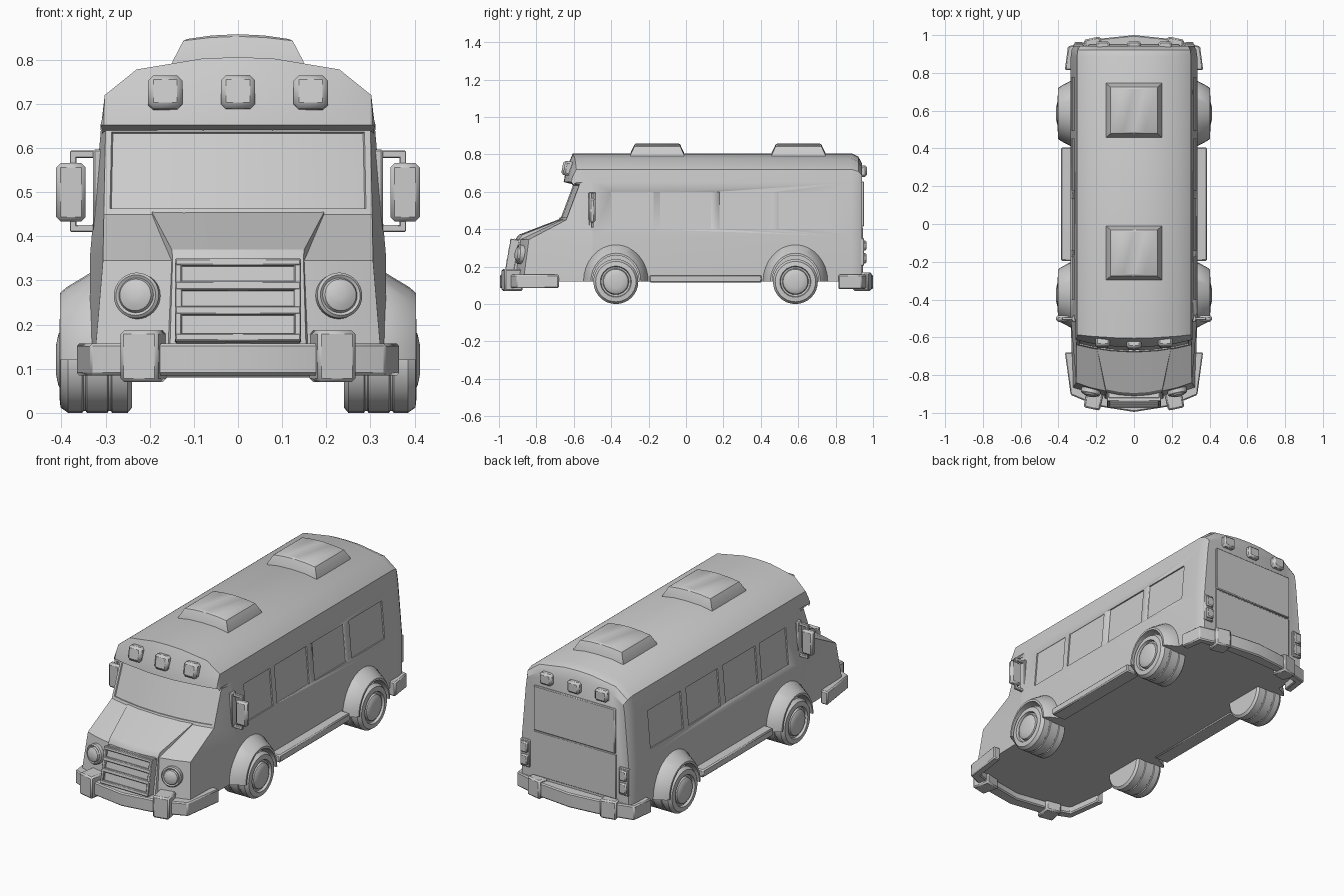
import bpy, bmesh
from math import sin, cos, pi, radians, atan2
from mathutils import Matrix, Vector

if "Cube" in bpy.data.objects:
    bpy.data.objects.remove(bpy.data.objects["Cube"])


def finish(name, bm, mirror=False, bevel=0, smooth=30):
    bmesh.ops.recalc_face_normals(bm, faces=bm.faces)
    me = bpy.data.meshes.new(name)
    bm.to_mesh(me)
    bm.free()
    me.shade_smooth()
    me.set_sharp_from_angle(angle=radians(smooth))
    ob = bpy.data.objects.new(name, me)
    bpy.context.collection.objects.link(ob)
    if bevel:
        b = ob.modifiers.new("bevel", 'BEVEL')
        b.width, b.segments, b.limit_method = bevel, 1, 'ANGLE'
    if mirror:
        ob.modifiers.new("mirror", 'MIRROR').use_mirror_merge = False
    return ob


def grid(rows, ring=True, caps=True, loop=False):
    """Skin rows of points; ring closes each row, loop joins last row to first."""
    bm = bmesh.new()
    vs = [[bm.verts.new(p) for p in r] for r in rows]
    n = len(rows[0])
    for a, b in zip(vs, vs[1:] + ([vs[0]] if loop else [])):
        for i in range(n if ring else n - 1):
            j = (i + 1) % n
            bm.faces.new((a[i], a[j], b[j], b[i]))
    if caps:
        bm.faces.new(vs[0])
        bm.faces.new(vs[-1])
    return bm, vs


def box(name, x, y, z, mirror=False, bevel=0.006, tilt=None):
    c = Vector((sum(x) / 2, sum(y) / 2, sum(z) / 2))
    m = Matrix.Translation(c) @ (tilt or Matrix())
    bm = bmesh.new()
    bmesh.ops.create_cube(bm, size=1, matrix=m @ Matrix.Diagonal((x[1] - x[0], y[1] - y[0], z[1] - z[0], 1)))
    return finish(name, bm, mirror, bevel)


def lathe(name, prof, mat, n=32, mirror=True):
    rows = [[mat @ Vector((r * cos(2 * pi * i / n), r * sin(2 * pi * i / n), a)) for i in range(n)] for r, a in prof]
    return finish(name, grid(rows)[0], mirror)


def both(half):
    """Complete a half outline that ends on x = 0."""
    return half + [(-p[0],) + tuple(p[1:]) for p in half[-2::-1]]


# main body: bus cross-section lofted back, rounded at the tail
section = both([(.335, .12), (.335, .36), (.31, .65), (.302, .72), (.23, .778), (.08, .803), (0, .806)])
rows = []
for y, sx, dz in [(-.5, 1, 0), (.885, 1, 0), (.922, .985, .018), (.942, .95, .055)]:
    rows.append([(x * sx, y, z - dz * max(0, (z - .6) / .2)) for x, z in section])
body = finish("body", grid(rows)[0], smooth=35)

# recessed side windows
slope = atan2(.025, .29)
cut = bmesh.new()
for y0, y1 in [(-.4, -.175), (-.14, .135), (.18, .45), (.495, .775)]:
    for s in (1, -1):
        m = Matrix.Translation((s * .323, (y0 + y1) / 2, .5)) @ Matrix.Rotation(-s * slope, 4, 'Y')
        bmesh.ops.create_cube(cut, size=1, matrix=m @ Matrix.Diagonal((.014, y1 - y0, .2, 1)))
cutter = finish("window_cutter", cut)
cutter.hide_render = True
cutter.display_type = 'WIRE'
mod = body.modifiers.new("windows", 'BOOLEAN')
mod.object, mod.operation = cutter, 'DIFFERENCE'

# cab nose: bowed rows (half width, centre y, edge y, z)
ts = [-1, -.75, -.4, 0, .4, .75, 1]
bow = lambda w, c, e, z: [(w * t, c + (e - c) * t * t, z) for t in ts]
bm, v = grid([bow(.335, -.5, -.5, .12), bow(.325, -.93, -.87, .12), bow(.306, -.90, -.84, .345),
              bow(.304, -.68, -.64, .45), bow(.30, -.605, -.565, .65), bow(.31, -.5, -.5, .65),
              bow(.335, -.5, -.5, .36)], ring=False, caps=False, loop=True)
for k in (0, -1):
    bb, bf, sh, cowl, top, bt, mid = [r[k] for r in v]
    for f in ((bb, bf, sh, mid), (sh, cowl, mid), (cowl, top, bt, mid)):
        bm.faces.new(f)
glass = [f for f in bm.faces if all(p in v[3] or p in v[4] for p in f.verts)]
bmesh.ops.recalc_face_normals(bm, faces=bm.faces)
bmesh.ops.inset_region(bm, faces=glass, thickness=.014, depth=0, use_even_offset=True)
bmesh.ops.inset_region(bm, faces=glass, thickness=.002, depth=-.006, use_even_offset=True)
finish("cab_nose", bm)

# raised bonnet in the middle of the nose
rows = []
for w, c, e, z, dz in [(.155, -.95, -.93, .12, 0), (.148, -.91, -.89, .35, .02), (.15, -.895, -.875, .37, .03),
                       (.195, -.675, -.66, .455, .03)]:
    mid = [(w * t, c + (e - c) * t * t, z) for t in (-1, -.5, 0, .5, 1)]
    rows.append([(-w - .022, e + .075, z - dz)] + mid + [(w + .022, e + .075, z - dz)])
finish("bonnet", grid(rows, ring=False, caps=False)[0])

# roof visor over the windscreen
arc = both([(.31, .65), (.302, .72), (.23, .778), (.08, .803), (0, .806)])
q = lambda x: 1 - (x / .31) ** 2
rows = [[(x, -.5, z) for x, z in arc],
        [(x, -.585 - .02 * q(x), z) for x, z in arc],
        [(x * 1.005, -.603 - .04 * q(x), min(z - .012, .66 + (z - .65) * .35)) for x, z in arc],
        [(x * 1.005, -.612 - .042 * q(x), .652) for x, z in arc],
        [(x * .99, -.57 - .035 * q(x), .64) for x, z in arc],
        [(x, -.47, .625) for x, z in arc]]
finish("roof_visor", grid(rows, ring=False, caps=False)[0])

# marker lamps, front and rear
tilt = Matrix.Rotation(radians(-10), 4, 'X')
for x in (-.165, 0, .165):
    dy = .01 * (x != 0)
    box("front_marker_lamp", (x - .039, x + .039), (-.662 + dy, -.59), (.685, .762), bevel=.012, tilt=tilt)
    box("rear_marker_lamp", (x - .036, x + .036), (.92, .967), (.68, .742), bevel=.01)

# roof hatches
for y0 in (-.3, .455):
    rows = []
    for dx, z0, zc, d in [(.152, .77, .79, 0), (.148, .797, .808, .003), (.124, .843, .853, .024), (.116, .847, .858, .032)]:
        xs = [-dx, -dx / 2, 0, dx / 2, dx]
        zs = [z0, z0 + (zc - z0) * .75, zc, z0 + (zc - z0) * .75, z0]
        rows.append([(x, y0 + d, z) for x, z in zip(xs, zs)] + [(x, y0 + .293 - d, z) for x, z in zip(xs[::-1], zs[::-1])])
    bm, v = grid(rows, caps=False)
    for i in range(4):
        bm.faces.new((v[-1][i], v[-1][i + 1], v[-1][8 - i], v[-1][9 - i]))
    finish("roof_hatch", bm)

# wheels and fenders
to_x = Matrix.Rotation(pi / 2, 4, 'Y')
tyre = [(.06, .24), (.108, .24), (.12, .25), (.12, .285), (.116, .288), (.116, .293), (.12, .296), (.12, .342),
        (.116, .345), (.116, .35), (.12, .353), (.12, .385), (.108, .402), (.083, .405), (.079, .392),
        (.07, .39), (.066, .402), (.058, .407), (.035, .412)]
arch = [(.29, .197), (.335, .197), (.388, .165), (.403, .152), (.403, .141), (.29, .141)]
for end, y in (("front", -.375), ("rear", .585)):
    lathe(end + "_wheel", tyre, Matrix.Translation((0, y, .12)) @ to_x)
    rows = [[(x, y + .88 * r * cos(pi * i / 16), .12 + r * sin(pi * i / 16)) for x, r in arch] for i in range(17)]
    finish(end + "_fender", grid(rows)[0], mirror=True)

# running boards
box("running_board", (.30, .386), (-.195, .405), (.115, .156), True)


# bumpers: wrapped bars from outer and inner outlines
def bumper(name, outer, inner, z0, z1):
    rows = [[(*o, z0), (*o, z1), (*i, z1), (*i, z0)] for o, i in zip(both(outer), both(inner))]
    finish(name, grid(rows)[0], bevel=.006)


bumper("front_bumper", [(.366, -.68), (.335, -.905), (.19, -.965), (0, -.995)],
       [(.325, -.68), (.30, -.865), (.18, -.90), (0, -.93)], .085, .157)
bumper("rear_bumper", [(.366, .815), (.35, .94), (.19, .98), (0, 1.0)],
       [(.325, .815), (.31, .91), (.18, .93), (0, .935)], .08, .157)
yaw = Matrix.Rotation(radians(12), 4, 'Z')
box("front_overrider", (.17, .258), (-.98, -.88), (.07, .187), True, .008, yaw)
box("rear_overrider", (.17, .258), (.90, .985), (.07, .17), True, .008, yaw.inverted())

# headlamps
face = Matrix.Translation((.228, -.885, .265)) @ Matrix.Rotation(radians(12), 4, 'Z') @ Matrix.Rotation(radians(84), 4, 'X')
lathe("headlamp", [(.052, -.03), (.052, .012), (.046, .018), (.04, .014), (.036, .022), (.022, .028), (.008, .03)], face)

# grille: backing plate, surround and slats, leaning back with the nose
lean = Matrix.Rotation(radians(-10), 4, 'X')
gy = lambda z: -.932 + (z - .25) * .176
box("grille_plate", (-.138, .138), (gy(.25) - .008, gy(.25) + .05), (.16, .347), tilt=lean)
for z, h in ((.169, .018), (.230, .02), (.286, .02), (.339, .016)):
    box("grille_slat", (-.142, .142), (gy(z) - .024, gy(z) + .01), (z - h / 2, z + h / 2), bevel=.003, tilt=lean)
box("grille_side", (.127, .143), (gy(.25) - .022, gy(.25) + .03), (.16, .347), True, .003, lean)

# wing mirrors with brackets
box("mirror_base", (.295, .328), (-.52, -.483), (.41, .597), True, .004)
box("mirror_head", (.345, .412), (-.518, -.484), (.434, .566), True, .01)
for z in (.418, .586):
    box("mirror_arm", (.31, .38), (-.508, -.494), (z - .008, z + .008), True, .002)
box("mirror_post", (.366, .381), (-.508, -.494), (.411, .593), True, .002)

# tail door, rear window and tail lamps
box("tail_door", (-.245, .245), (.93, .947), (.17, .41), bevel=.003)
box("rear_window", (-.243, .243), (.93, .952), (.415, .655), bevel=.004)
box("tail_lamp_base", (.266, .322), (.915, .952), (.205, .352), True, .004)
for z in (.245, .313):
    box("tail_lamp", (.272, .316), (.93, .964), (z - .028, z + .028), True, .006)
